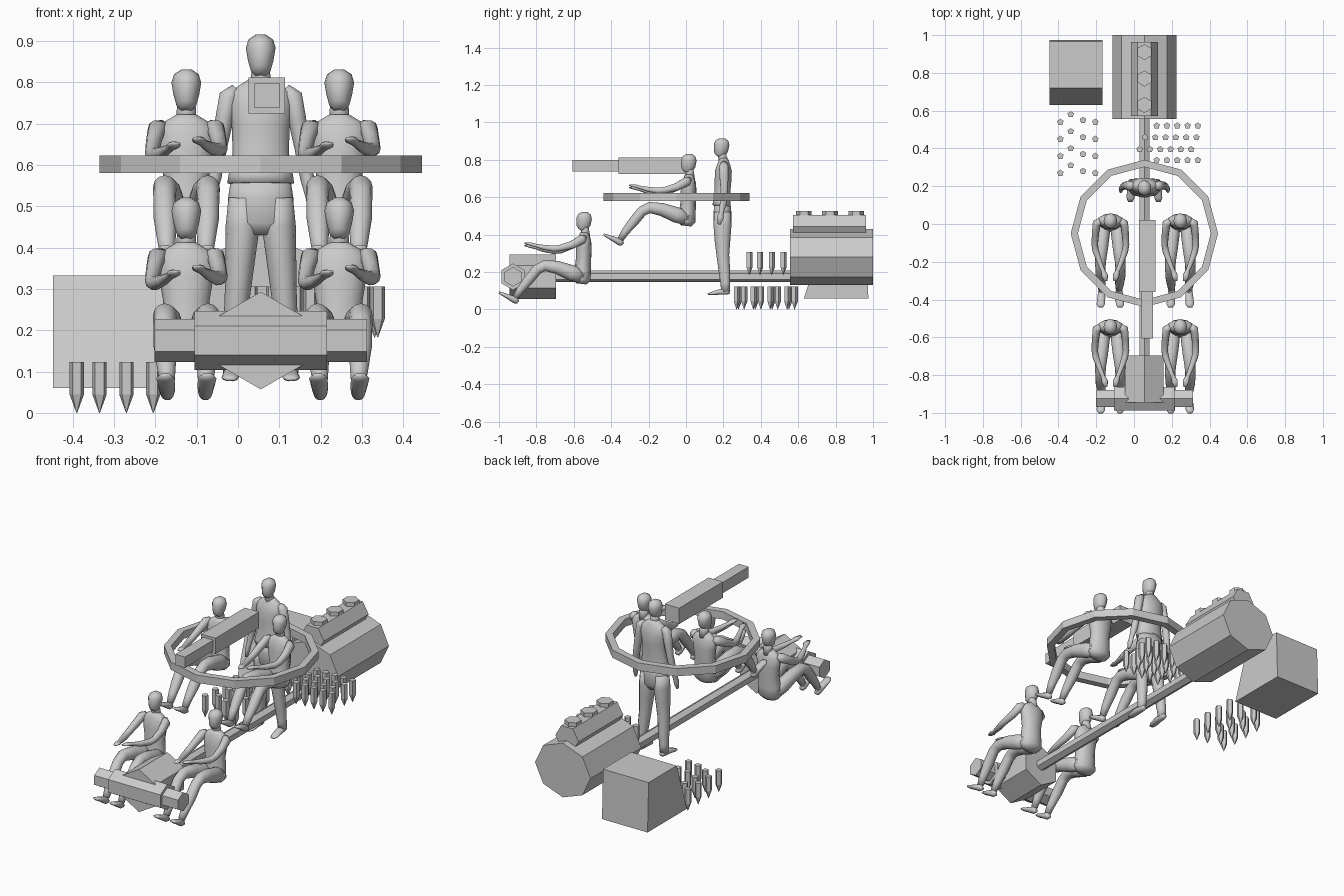
import bpy, bmesh
from math import sin, cos, pi
from mathutils import Vector as V

CX = 0.055  # centre line of the vehicle


def loft(bm, rings, closed=False):
    vs = [[bm.verts.new(p) for p in r] for r in rings]
    n = len(vs[0])
    pairs = list(zip(vs, vs[1:])) + ([(vs[-1], vs[0])] if closed else [])
    for a, b in pairs:
        for i in range(n):
            bm.faces.new((a[i], a[(i + 1) % n], b[(i + 1) % n], b[i]))
    if not closed:
        bm.faces.new(vs[0])
        bm.faces.new(vs[-1])


def finish(bm, name, smooth=False):
    bmesh.ops.recalc_face_normals(bm, faces=bm.faces[:])
    me = bpy.data.meshes.new(name)
    bm.to_mesh(me)
    bm.free()
    for p in me.polygons:
        p.use_smooth = smooth
    ob = bpy.data.objects.new(name, me)
    bpy.context.collection.objects.link(ob)
    return ob


def ring(n, r1, r2, axis, c, phase=0.0):
    out = []
    for i in range(n):
        a = phase + 2 * pi * i / n
        u, w = r1 * cos(a), r2 * sin(a)
        out.append(V(c) + V({'X': (0, u, w), 'Y': (u, 0, w), 'Z': (u, w, 0)}[axis]))
    return out


def prism(name, n, r1, r2, axis, c0, c1, phase=0.0):
    bm = bmesh.new()
    loft(bm, [ring(n, r1, r2, axis, c0, phase), ring(n, r1, r2, axis, c1, phase)])
    return finish(bm, name)


def box(name, x0, x1, y0, y1, z0, z1, slope=0.0):
    def rect(z, f, b):
        return [V((x0, y0 + f, z)), V((x1, y0 + f, z)), V((x1, y1 - b, z)), V((x0, y1 - b, z))]
    bm = bmesh.new()
    loft(bm, [rect(z0, 0, 0), rect(z1, slope, slope * 0.1)])
    return finish(bm, name)


# Engine with its upper cover and caps
prism("engine_block", 8, 0.17, 0.15, 'Y', (CX, 0.555, 0.28), (CX, 1.0, 0.28))
prism("engine_cover", 6, 0.071, 0.071, 'Y', (CX, 0.572, 0.443), (CX, 0.963, 0.443))
for y in (0.63, 0.77, 0.91):
    prism("engine_cap", 6, 0.042, 0.042, 'Z', (CX, y, 0.49), (CX, y, 0.526), pi / 2)

# Fuel tank with sloping front
box("fuel_tank", -0.447, -0.168, 0.63, 0.975, 0.06, 0.333, 0.09)

# Drive shaft, gearbox and final drives
prism("drive_shaft", 6, 0.031, 0.031, 'Y', (CX, -0.75, 0.177), (CX, 0.57, 0.177), pi / 2)
prism("gearbox", 6, 0.118, 0.118, 'Y', (CX, -0.945, 0.175), (CX, -0.695, 0.175), pi / 2)
prism("steering_housing", 6, 0.071, 0.071, 'X', (-0.105, -0.925, 0.175), (0.215, -0.925, 0.175), pi / 2)
prism("final_drive", 6, 0.052, 0.052, 'X', (-0.202, -0.925, 0.175), (0.312, -0.925, 0.175), pi / 2)

# Turret ring
bm = bmesh.new()
secs = []
for i in range(12):
    a = 2 * pi * i / 12
    secs.append([V((CX + r * cos(a), -0.05 + r * sin(a), z))
                 for r, z in ((0.39, 0.58), (0.39, 0.623), (0.352, 0.623), (0.352, 0.58))])
loft(bm, secs, True)
finish(bm, "turret_ring")

# Gun breech and barrel
box("gun_breech", 0.026, 0.114, -0.36, 0.022, 0.724, 0.812)
box("gun_barrel", 0.04, 0.10, -0.606, -0.35, 0.738, 0.798)


# Ammunition racks, points downward
def shells(name, spots, z):
    bm = bmesh.new()
    for x, y in spots:
        loft(bm, [ring(5, r, r, 'Z', (x, y, z + h), pi / 2)
                  for h, r in ((0, 0.001), (0.044, 0.018), (0.123, 0.018))])
    finish(bm, name)


shells("floor_shells", [(x, y - 0.09 * k) for x, y in
       ((-0.39, 0.54), (-0.335, 0.58), (-0.27, 0.55), (-0.205, 0.54)) for k in range(4)], 0.0)
shells("side_shells", [(x0 + 0.0545 * k, y) for x0, y, n in
       ((0.12, 0.52, 5), (0.058, 0.458, 6), (0.03, 0.395, 6), (0.12, 0.338, 5))
       for k in range(n)], 0.183)


# Crew: elliptical tubes, each point is (x, y, z, half width, half depth)
def tube(bm, pts, o, n=12):
    P = [V(p[:3]) + V(o) for p in pts]
    rings = []
    for i, p in enumerate(P):
        t = (P[min(i + 1, len(P) - 1)] - P[max(i - 1, 0)]).normalized()
        u = (V((1, 0, 0)) - t * t.x).normalized()
        w = t.cross(u)
        ru, rw = pts[i][3], pts[i][4]
        rings.append([p + u * ru * cos(2 * pi * k / n) + w * rw * sin(2 * pi * k / n) for k in range(n)])
    loft(bm, rings)


def head(bm, o):
    tube(bm, [(0, -0.014, 0, 0.014, 0.012), (0, -0.008, 0.01, 0.024, 0.029),
              (0, 0.002, 0.035, 0.031, 0.039), (0, 0.006, 0.065, 0.036, 0.041),
              (0, 0.007, 0.085, 0.030, 0.034), (0, 0.007, 0.097, 0.012, 0.015)], o)
    tube(bm, [(0, 0.014, -0.04, 0.026, 0.024), (0, 0.006, 0.03, 0.021, 0.021)], o)


def mx(pts, s):
    return [(p[0] * s,) + tuple(p[1:]) for p in pts]


def seated(name, o):
    bm = bmesh.new()
    head(bm, V(o) + V((0, 0.01, 0.734)))
    # torso
    tube(bm, [(0, 0.0, 0.447, 0.045, 0.028), (0, 0.003, 0.47, 0.066, 0.047),
              (0, 0.008, 0.52, 0.061, 0.044), (0, 0.012, 0.58, 0.056, 0.041),
              (0, 0.014, 0.64, 0.066, 0.042), (0, 0.016, 0.685, 0.072, 0.036),
              (0, 0.016, 0.705, 0.052, 0.028), (0, 0.016, 0.722, 0.024, 0.022)], o)
    for s in (-1, 1):
        # leg and foot
        tube(bm, mx([(0.033, 0.01, 0.485, 0.03, 0.036), (0.04, -0.05, 0.505, 0.037, 0.042),
                     (0.047, -0.13, 0.535, 0.034, 0.035), (0.052, -0.195, 0.545, 0.029, 0.03),
                     (0.053, -0.235, 0.525, 0.027, 0.028), (0.051, -0.28, 0.47, 0.028, 0.027),
                     (0.048, -0.325, 0.415, 0.022, 0.021), (0.046, -0.35, 0.375, 0.017, 0.017)], s), o)
        tube(bm, mx([(0.046, -0.338, 0.348, 0.012, 0.010), (0.046, -0.352, 0.36, 0.018, 0.02),
                     (0.048, -0.39, 0.378, 0.021, 0.014), (0.051, -0.425, 0.394, 0.022, 0.009),
                     (0.051, -0.441, 0.402, 0.013, 0.005)], s), o, 10)
        # arm and hand
        e = 0.0 if s < 0 else 0.012
        tube(bm, mx([(0.055, 0.018, 0.695, 0.015, 0.015), (0.072, 0.005, 0.685, 0.022, 0.026),
                     (0.079, -0.05, 0.655, 0.019, 0.022), (0.083, -0.11, 0.627 + e, 0.017, 0.018),
                     (0.077, -0.145, 0.623 + e, 0.017, 0.017), (0.058, -0.2, 0.63 + e, 0.014, 0.014),
                     (0.04, -0.245, 0.641 + e, 0.011, 0.009), (0.03, -0.272, 0.648 + e, 0.017, 0.009),
                     (0.024, -0.302, 0.652 + e, 0.01, 0.004)], s), o, 10)
    finish(bm, name, True)


def standing(name, o):
    bm = bmesh.new()
    head(bm, V(o) + V((0, -0.01, 0.818)))
    # jacket
    tube(bm, [(0, -0.005, 0.555, 0.081, 0.05), (0, -0.004, 0.575, 0.078, 0.048),
              (0, 0.0, 0.63, 0.068, 0.043), (0, 0.003, 0.69, 0.07, 0.046),
              (0, 0.005, 0.74, 0.077, 0.046), (0, 0.006, 0.775, 0.075, 0.036),
              (0, 0.006, 0.794, 0.05, 0.028), (0, 0.005, 0.81, 0.024, 0.022)], o, 14)
    # hips
    tube(bm, [(0, 0.0, 0.43, 0.055, 0.03), (0, 0.0, 0.46, 0.081, 0.049),
              (0, 0.0, 0.52, 0.079, 0.049), (0, 0.0, 0.565, 0.072, 0.044)], o, 14)
    for s in (-1, 1):
        # leg and shoe
        tube(bm, mx([(0.042, 0.0, 0.52, 0.036, 0.044), (0.044, 0.0, 0.45, 0.041, 0.048),
                     (0.05, 0.0, 0.37, 0.036, 0.042), (0.056, 0.002, 0.29, 0.031, 0.034),
                     (0.062, 0.01, 0.21, 0.028, 0.031), (0.067, 0.015, 0.14, 0.024, 0.026),
                     (0.069, 0.016, 0.095, 0.022, 0.023)], s), o)
        tube(bm, mx([(0.069, 0.04, 0.092, 0.013, 0.01), (0.069, 0.022, 0.097, 0.019, 0.019),
                     (0.071, -0.02, 0.093, 0.021, 0.015), (0.074, -0.058, 0.085, 0.021, 0.009),
                     (0.075, -0.078, 0.081, 0.012, 0.004)], s), o, 10)
        # arm and hand
        tube(bm, mx([(0.058, 0.008, 0.782, 0.016, 0.016), (0.077, 0.007, 0.765, 0.024, 0.026),
                     (0.088, 0.008, 0.71, 0.022, 0.025), (0.1, 0.01, 0.64, 0.018, 0.02),
                     (0.112, 0.004, 0.57, 0.017, 0.019), (0.121, -0.005, 0.52, 0.012, 0.013),
                     (0.125, -0.012, 0.49, 0.011, 0.019), (0.128, -0.018, 0.455, 0.006, 0.009)], s), o, 10)
    finish(bm, name, True)


for x in (-0.125, 0.245):
    seated("rear_seated_crew", (x, 0, 0))
    seated("front_seated_crew", (x, -0.56, -0.31))
standing("standing_crew", (CX, 0.195, 0))
